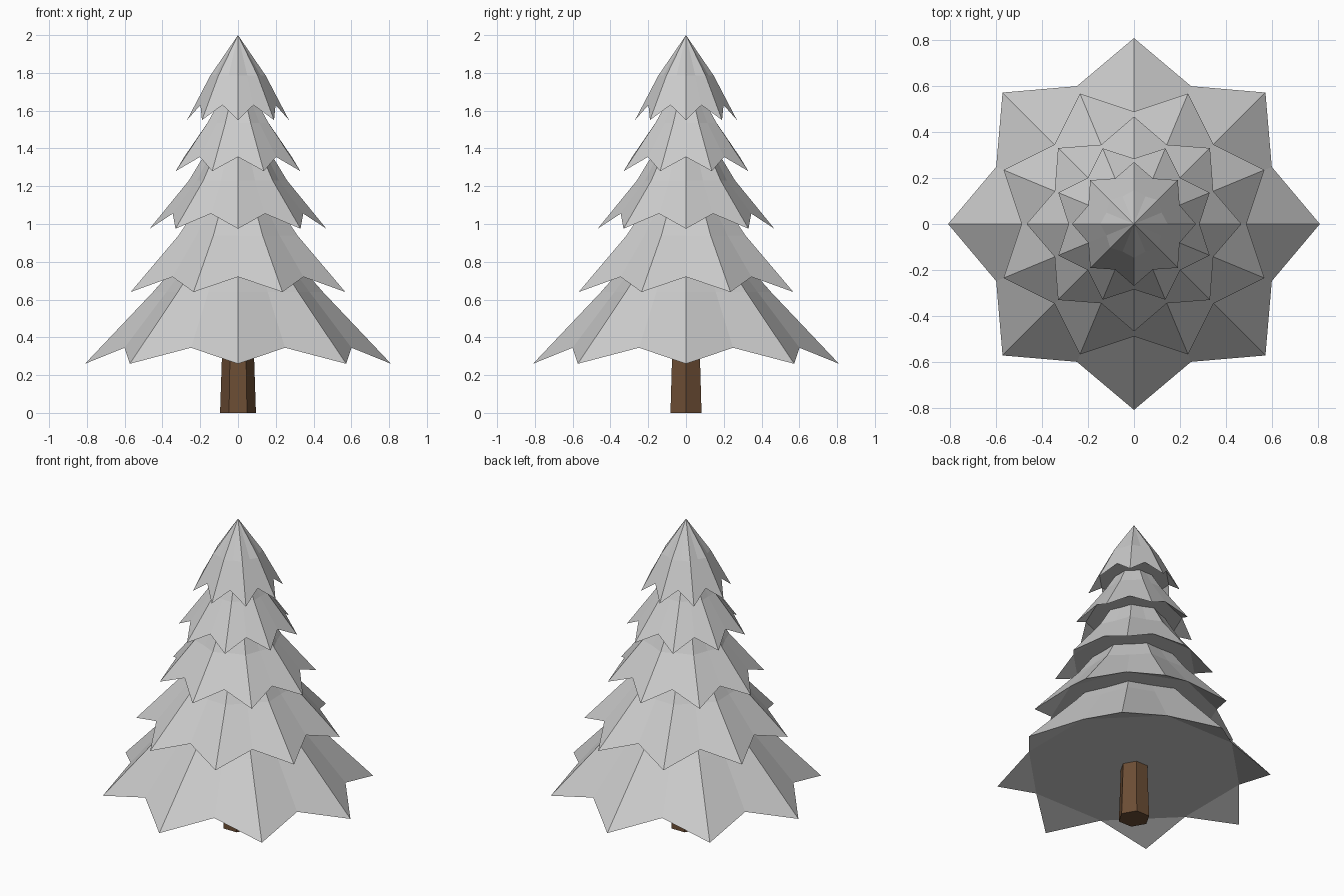
import bpy, bmesh
from math import cos, sin, pi

if "Cube" in bpy.data.objects:
    bpy.data.objects.remove(bpy.data.objects["Cube"])


def make_object(name, bm):
    bmesh.ops.recalc_face_normals(bm, faces=bm.faces[:])
    mesh = bpy.data.meshes.new(name)
    bm.to_mesh(mesh)
    bm.free()
    obj = bpy.data.objects.new(name, mesh)
    bpy.context.collection.objects.link(obj)
    return obj


def branch_tier(name, tip, notch, mid_tip, mid_notch, apex_z, turned):
    """Eight-pointed skirt; tip, notch and mid rings are (radius, height)."""
    bm = bmesh.new()
    rim, mid = [], []
    for i in range(16):
        a = (i + turned) * pi / 8
        even = i % 2 == 0
        for ring, (r, z) in ((rim, tip if even else notch),
                             (mid, mid_tip if even else mid_notch)):
            ring.append(bm.verts.new((r * cos(a), r * sin(a), z)))
    apex = bm.verts.new((0, 0, apex_z))
    for i in range(16):
        j = (i + 1) % 16
        bm.faces.new((rim[i], rim[j], mid[j], mid[i]))
        bm.faces.new((mid[i], mid[j], apex))
    # Underside: flat centre with drooping points
    bm.faces.new(rim[1::2])
    for i in range(0, 16, 2):
        bm.faces.new((rim[i - 1], rim[i], rim[i + 1]))
    return make_object(name, bm)


# Branch tiers, bottom to top, alternately turned by half a point
tiers = [
    ((0.81, 0.26), (0.65, 0.345), (0.45, 0.64), (0.41, 0.64), 1.15),
    ((0.615, 0.64), (0.49, 0.72), (0.34, 0.94), (0.31, 0.94), 1.42),
    ((0.468, 0.975), (0.374, 1.055), (0.26, 1.23), (0.235, 1.23), 1.66),
    ((0.357, 1.28), (0.285, 1.355), (0.175, 1.535), (0.16, 1.535), 1.83),
    ((0.27, 1.55), (0.215, 1.63), (0.147, 1.785), (0.13, 1.785), 2.0),
]
for n, tier in enumerate(tiers):
    branch_tier(f"branch_tier_{n + 1}", *tier, turned=n % 2)

# Six-sided tapered trunk
bm = bmesh.new()
rings = [[bm.verts.new((r * cos(k * pi / 3), r * sin(k * pi / 3), z))
          for k in range(6)] for r, z in ((0.095, 0), (0.08, 0.45))]
for k in range(6):
    j = (k + 1) % 6
    bm.faces.new((rings[0][k], rings[0][j], rings[1][j], rings[1][k]))
for ring in rings:
    bm.faces.new(ring)
trunk = make_object("trunk", bm)
bark = bpy.data.materials.new("bark")
bark.diffuse_color = (0.15, 0.075, 0.035, 1)
bark.use_nodes = True
bark.node_tree.nodes["Principled BSDF"].inputs["Base Color"].default_value = bark.diffuse_color
trunk.data.materials.append(bark)
